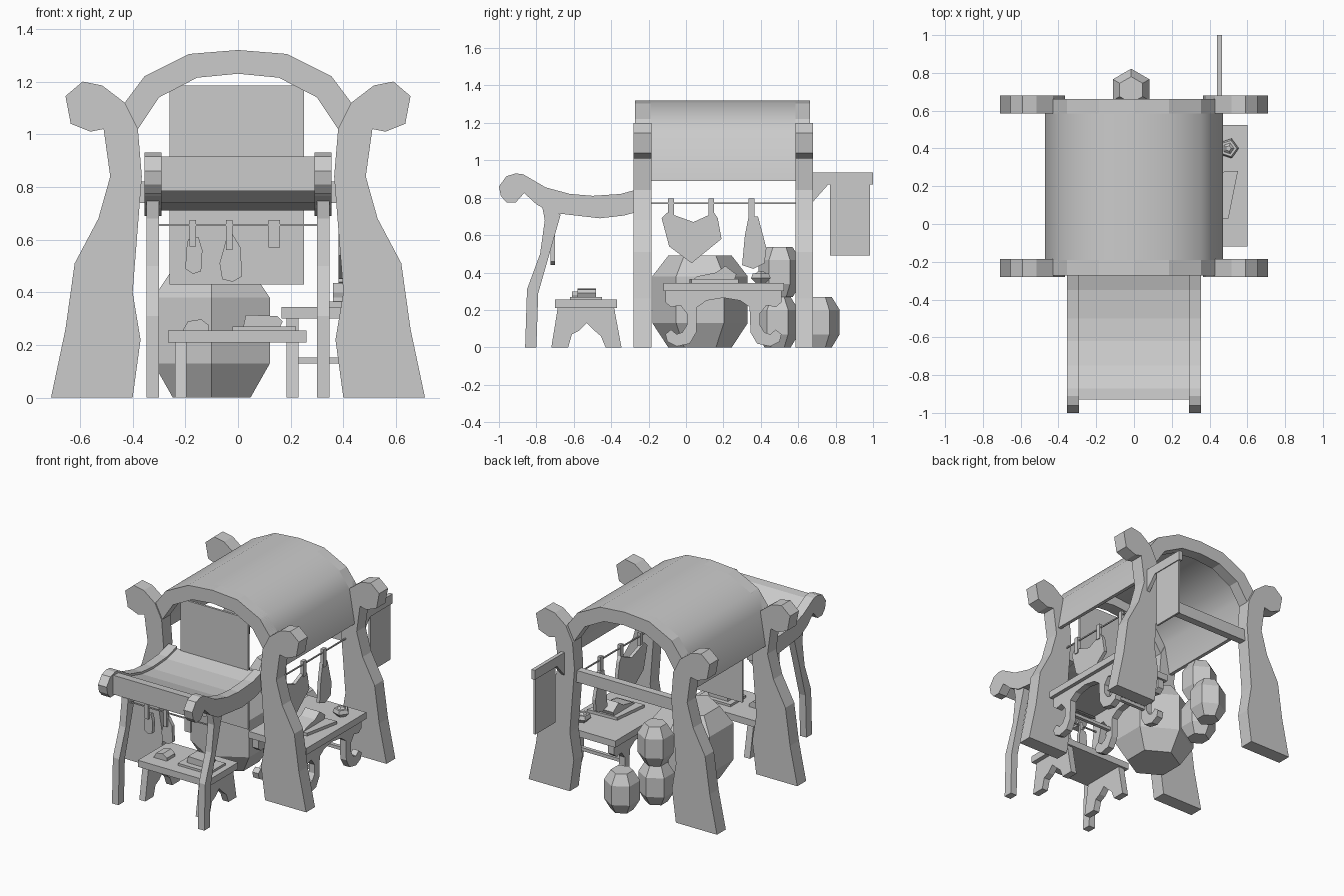
import bpy, bmesh, math
from mathutils import Vector

cube = bpy.data.objects.get("Cube")
if cube:
    bpy.data.objects.remove(cube, do_unlink=True)

grey = bpy.data.materials.new("plain_grey")
grey.use_nodes = True
grey.diffuse_color = (0.6, 0.6, 0.6, 1)
for node in grey.node_tree.nodes:
    if node.type == 'BSDF_PRINCIPLED':
        node.inputs["Base Color"].default_value = (0.6, 0.6, 0.6, 1)


def finish(name, bm):
    bmesh.ops.recalc_face_normals(bm, faces=bm.faces[:])
    mesh = bpy.data.meshes.new(name)
    bm.to_mesh(mesh)
    bm.free()
    mesh.materials.append(grey)
    ob = bpy.data.objects.new(name, mesh)
    bpy.context.collection.objects.link(ob)
    return ob


def prism(name, points, lo, hi, axis='x'):
    """Extrude an outline; axis x takes (y, z) points, y takes (x, z), z takes (x, y)."""
    place = {'x': lambda a, b, d: (d, a, b),
             'y': lambda a, b, d: (a, d, b),
             'z': lambda a, b, d: (a, b, d)}[axis]
    bm = bmesh.new()
    face = bm.faces.new([bm.verts.new(place(a, b, lo)) for a, b in points])
    new = bmesh.ops.extrude_face_region(bm, geom=[face])
    move = Vector(place(0, 0, hi - lo))
    bmesh.ops.translate(bm, vec=move, verts=[g for g in new["geom"] if isinstance(g, bmesh.types.BMVert)])
    return finish(name, bm)


def box(name, x0, x1, y0, y1, z0, z1):
    return prism(name, [(x0, y0), (x1, y0), (x1, y1), (x0, y1)], z0, z1, 'z')


def lathe(name, x, y, z, profile, sides=6, start=90):
    """Stack of rings from (radius, height) pairs."""
    bm = bmesh.new()
    rings = []
    for r, h in profile:
        angles = [math.radians(start + 360 * i / sides) for i in range(sides)]
        rings.append([bm.verts.new((x + r * math.cos(a), y + r * math.sin(a), z + h)) for a in angles])
    for low, high in zip(rings, rings[1:]):
        for i in range(sides):
            j = (i + 1) % sides
            bm.faces.new((low[i], low[j], high[j], high[i]))
    bm.faces.new(rings[0])
    bm.faces.new(rings[-1])
    return finish(name, bm)


def mirror(points, centre=0):
    return [(2 * centre - a, b) for a, b in points]


# Four curled corner posts
post = [(.71, 0), (.655, .26), (.62, .51), (.53, .68), (.485, .84), (.51, 1.02), (.56, 1.01),
        (.635, 1.04), (.655, 1.145), (.59, 1.2), (.515, 1.185), (.43, 1.12), (.38, 1.02),
        (.365, .84), (.4, .4), (.37, .22), (.4, 0)]
for end, y0, y1 in (("front", -.28, -.185), ("back", .585, .68)):
    prism(end + "_left_post", post, y0, y1, 'y')
    prism(end + "_right_post", mirror(post), y0, y1, 'y')

# Arched canopy cloth with a thick rib at each end
outer = [(.43, 1.12), (.355, 1.22), (.185, 1.305), (0, 1.32)]
inner = [(.38, 1.02), (.30, 1.14), (.155, 1.215), (0, 1.23)]
rib = outer + mirror(outer[-2::-1]) + mirror(inner) + inner[-2::-1]
prism("front_rib", rib, -.272, -.19, 'y')
prism("back_rib", rib, .585, .662, 'y')
half = [(.47, .89)] + outer
cloth_top = half + mirror(half[-2::-1])
cloth_under = [(x * .95, z - .025 if z > 1 else z) for x, z in reversed(cloth_top)]
canopy = prism("canopy", cloth_top + cloth_under, -.27, .66, 'y')
bpy.ops.object.select_all(action='DESELECT')
canopy.select_set(True)
bpy.context.view_layer.objects.active = canopy
bpy.ops.object.shade_smooth_by_angle(angle=math.radians(35))

# Back cross beam and front hanging panel
box("back_beam", -.41, .41, .6, .65, .74, .82)
box("front_panel", -.26, .25, -.25, -.235, .43, 1.185)

# Front awning: curled rails, sagging sheet and bent legs
rail_top = [(-.24, .85), (-.35, .82), (-.5, .81), (-.62, .82), (-.75, .855), (-.87, .925)]
curl = [(-.91, .93), (-.96, .915), (-1, .86), (-.99, .81), (-.96, .775), (-.91, .775), (-.865, .825)]
rail_low = [(-.8, .765), (-.72, .72), (-.46, .69), (-.33, .705), (-.24, .73)]
leg = [(-.86, 0), (-.8, 0), (-.79, .29), (-.73, .5), (-.67, .71), (-.77, .76),
       (-.755, .68), (-.78, .5), (-.85, .31)]
for side, s in (("left", 1), ("right", -1)):
    prism(side + "_awning_rail", rail_top + curl + rail_low, s * .29, s * .355)
    prism(side + "_awning_leg", leg, s * .3, s * .348)
sheet_top = [(y, z - .015) for y, z in rail_top] + [(-.93, .915)]
sheet_low = [(-.93, .785), (-.865, .835)] + [(y, z + .02) for y, z in rail_low]
prism("awning_sheet", sheet_top + sheet_low, -.3, .3)

# Tools hanging below the awning
box("front_rod", -.31, .31, -.735, -.727, .651, .659)
front_tools = [
    ((-.185, -.16, .575), [(-.19, .6), (-.15, .61), (-.135, .56), (-.14, .48), (-.17, .47), (-.2, .49), (-.195, .57)]),
    ((-.045, -.02, .56), [(-.045, .6), (-.02, .62), (.01, .57), (.015, .46), (-.02, .44), (-.06, .45), (-.07, .51)]),
    ((.115, .16, .57), None)]
for (x0, x1, z0), body in front_tools:
    box("front_strap", x0, x1, -.74, -.722, z0, .675)
    if body:
        prism("front_tool", body, -.725, -.7, 'y')

# Small front table with arched side boards
box("front_table_top", -.265, .26, -.7, -.37, .21, .255)
trestle = [(-.72, 0), (-.685, .215), (-.385, .215), (-.345, 0), (-.43, 0), (-.455, .06),
           (-.49, .09), (-.53, .13), (-.57, .09), (-.61, .07), (-.63, 0)]
for x in (-.24, .185):
    prism("front_table_side", trestle, x, x + .045)
box("front_board", -.02, .22, -.62, -.45, .255, .27)
prism("front_loaf", [(.02, .27), (.16, .27), (.17, .29), (.15, .31), (.03, .315)], -.58, -.48, 'y')
prism("front_wedge", [(-.21, .255), (-.11, .255), (-.11, .275), (-.14, .298), (-.19, .29)], -.61, -.52, 'y')

# Side table on scrolled legs
box("side_table_top", .165, .6, -.12, .525, .3, .345)
scroll = [(-.11, .3), (.2, .3), (.2, .265), (.11, .25), (.06, .215), (.055, .08), (.02, .02),
          (-.05, .005), (-.1, .03), (-.11, .07), (-.08, .095), (-.05, .07), (-.02, .08),
          (.005, .12), (.005, .18), (-.03, .225), (-.08, .215), (-.11, .24)]
for x in (.185, .53):
    prism("side_table_scroll", scroll, x, x + .045)
    prism("side_table_scroll", mirror(scroll, .2), x, x + .045)
for y in (.03, .37):
    box("side_table_stretcher", .2, .55, y - .012, y + .012, .13, .152)
prism("side_board", [(.3, .02), (.5, .03), (.55, .28), (.33, .27)], .345, .365, 'z')
prism("side_roast", [(.04, .365), (.26, .365), (.27, .39), (.21, .435), (.16, .4), (.06, .38)], .36, .47)
lathe("side_bowl", .5, .4, .345, [(.03, 0), (.055, .025), (.045, .05)], 5, 0)
lathe("side_bowl_food", .5, .4, .395, [(.03, 0), (.015, .012)], 5, 0)

# Tools hanging above the side table
box("side_rod", .396, .404, -.2, .6, .766, .774)
for y, z in ((-.095, .68), (.12, .69), (.335, .67)):
    box("side_strap", .389, .411, y, y + .03, z, .795)
hide = [(-.13, .69), (-.1, .72), (.04, .67), (.15, .72), (.17, .69), (.19, .58), (.03, .45), (-.09, .54)]
prism("side_hanging_hide", hide, .382, .405)
blade = [(.335, .7), (.385, .7), (.43, .53), (.42, .45), (.36, .42), (.3, .44), (.315, .6)]
prism("side_hanging_blade", blade, .382, .405)

# Large barrel and three small ones
lathe("large_barrel", -.1, .075, 0, [(.17, 0), (.255, .13), (.255, .38), (.17, .49)])
small = [(.07, 0), (.112, .07), (.112, .2), (.07, .268)]
for x, y, z in ((-.015, .71, 0), (-.12, .49, 0), (-.12, .5, .268)):
    lathe("small_barrel", x, y, z, small)

# Sign bracket and hanging board at the back left post
prism("sign_bracket", [(.66, .935), (1, .935), (1, .87), (.76, .87), (.68, .78), (.66, .78)], .44, .465)
box("sign_board", .446, .459, .77, .985, .49, .875)
